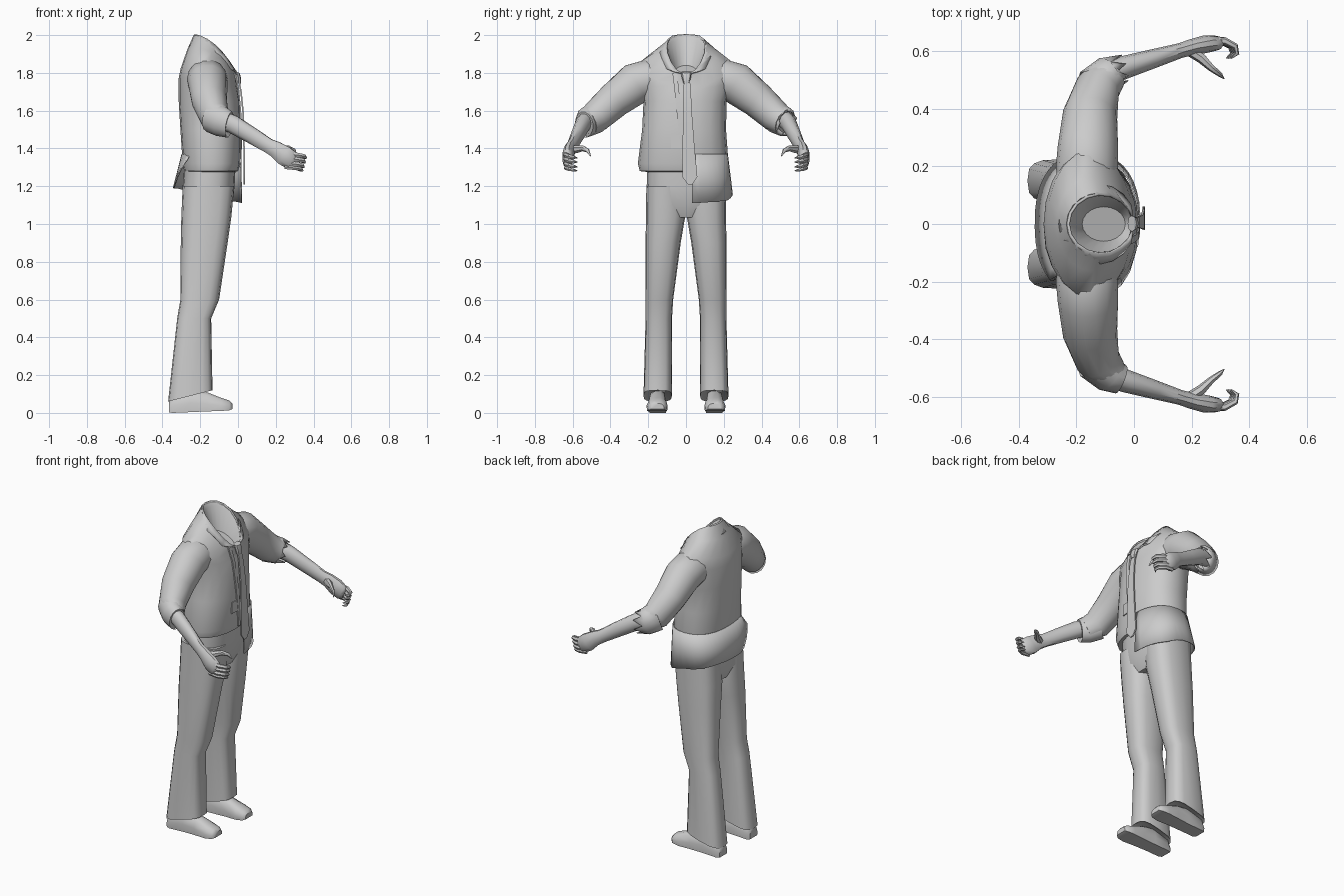
import bpy, bmesh, math
from mathutils import Vector

if "Cube" in bpy.data.objects:
    bpy.data.objects.remove(bpy.data.objects["Cube"])

grey = bpy.data.materials.new("plain_grey")
grey.diffuse_color = (0.6, 0.6, 0.6, 1)
grey.use_nodes = True
grey.node_tree.nodes["Principled BSDF"].inputs["Base Color"].default_value = grey.diffuse_color


def finish(name, bm, angle=45, mirror=False, thick=0):
    bmesh.ops.recalc_face_normals(bm, faces=bm.faces)
    me = bpy.data.meshes.new(name)
    bm.to_mesh(me)
    bm.free()
    me.materials.append(grey)
    ob = bpy.data.objects.new(name, me)
    bpy.context.collection.objects.link(ob)
    if mirror:
        m = ob.modifiers.new("mirror", 'MIRROR')
        m.use_axis = (False, True, False)
    if thick:
        s = ob.modifiers.new("thickness", 'SOLIDIFY')
        s.thickness = thick
    bpy.ops.object.select_all(action='DESELECT')
    ob.select_set(True)
    bpy.context.view_layer.objects.active = ob
    bpy.ops.object.shade_smooth_by_angle(angle=math.radians(angle))
    return ob


def loft(name, rings, cap0=True, cap1=True, closed=True, **kw):
    """Skin a list of equally long point rings."""
    bm = bmesh.new()
    vs = [[bm.verts.new(p) for p in r] for r in rings]
    n = len(rings[0])
    for a, b in zip(vs, vs[1:]):
        for i in range(n if closed else n - 1):
            j = (i + 1) % n
            bm.faces.new((a[i], a[j], b[j], b[i]))
    if cap0:
        bm.faces.new(vs[0])
    if cap1:
        bm.faces.new(vs[-1])
    return finish(name, bm, **kw)


def power(v, p):
    return math.copysign(abs(v) ** (2 / p), v)


def level_ring(x0, x1, y0, y1, z, t=0, q=0, p=2.3, n=20):
    """Flat superellipse; t tilts it front to back, q bends it."""
    pts = []
    for i in range(n):
        a = 2 * math.pi * i / n
        c, s = power(math.cos(a), p), power(math.sin(a), p)
        pts.append(((x0 + x1) / 2 + c * (x1 - x0) / 2,
                    (y0 + y1) / 2 + s * (y1 - y0) / 2, z + t * c + q * c * c))
    return pts


def tube_rings(path, n=10):
    """Rings square to a path of (x, y, z, side radius, up radius)."""
    P = [Vector(p[:3]) for p in path]
    out = []
    for i, p in enumerate(path):
        t = (P[min(i + 1, len(P) - 1)] - P[max(i - 1, 0)]).normalized()
        side = t.cross(Vector((0, 0, 1))).normalized()
        up = side.cross(t)
        out.append([P[i] + side * p[3] * math.cos(2 * math.pi * k / n)
                    + up * p[4] * math.sin(2 * math.pi * k / n) for k in range(n)])
    return out


# shirt body, ending in a hollow neck opening
loft("shirt_body", [
    level_ring(-.26, -.02, -.20, .19, 1.275),
    level_ring(-.285, .0, -.245, .215, 1.28),
    level_ring(-.293, .012, -.255, .225, 1.32),
    level_ring(-.305, .016, -.232, .212, 1.5),
    level_ring(-.314, .010, -.225, .215, 1.65),
    level_ring(-.314, .0, -.255, .255, 1.77, -.03, -.03, 2),
    level_ring(-.303, -.005, -.255, .255, 1.85, -.05, -.075, 2),
    level_ring(-.27, -.01, -.165, .165, 1.91, -.07, -.06, 2),
    level_ring(-.235, -.005, -.108, .108, 1.94, -.105, -.045, 2),
    level_ring(-.215, -.015, -.095, .095, 1.92, -.10, -.045, 2),
    level_ring(-.18, -.03, -.06, .06, 1.80, -.04, 0, 2)])


# folded collar, open at the front
def collar_ring(x0, x1, ry, z, t, q, gap, n=16, dip=0.0):
    pts = []
    for i in range(n + 1):
        a = gap + (2 * math.pi - 2 * gap) * i / n
        c, s = math.cos(a), math.sin(a)
        d = dip if i in (1, n - 1) else 0
        pts.append(((x0 + x1) / 2 + c * (x1 - x0) / 2, s * ry,
                    z + t * c + q * c * c - d))
    return pts


loft("collar", [collar_ring(-.23, .0, .104, 1.945, -.105, -.045, .1),
                collar_ring(-.262, .008, .14, 1.915, -.075, -.05, .5, dip=.02)],
     cap0=False, cap1=False, closed=False, thick=.008)

# untucked shirt tail hanging on one side and at the back
HEM = [(5, 1.11), (60, 1.125), (90, 1.16), (150, 1.19), (195, 1.19), (228, 1.31)]


def hem_height(d):
    for (a, za), (b, zb) in zip(HEM, HEM[1:]):
        if d <= b:
            return za + (zb - za) * (d - a) / (b - a)
    return HEM[-1][1]


tail = [[], [], []]
for i in range(25):
    d = 5 + 223 * i / 24
    c, s = power(math.cos(math.radians(d)), 2.4), power(math.sin(math.radians(d)), 2.4)
    h = hem_height(d)
    for k, f in enumerate((0, .5, 1)):
        tail[k].append((-.141 - .02 * f + c * (.158 + .026 * f),
                        s * (.222 + .026 * f), 1.37 + (h - 1.37) * f))
loft("shirt_tail", tail, cap0=False, cap1=False, closed=False, thick=.006)

# sleeves
loft("sleeves", tube_rings([
    (-.165, .10, 1.765, .10, .09), (-.163, .20, 1.765, .108, .108),
    (-.16, .265, 1.745, .105, .112), (-.152, .38, 1.655, .095, .095),
    (-.125, .475, 1.57, .078, .085), (-.08, .52, 1.54, .06, .072)], 14), mirror=True)

# rolled cuff on one side, torn cuff on the other
cuff = tube_rings([(-.135, .475, 1.565, .074, .084), (-.085, .525, 1.54, .062, .08),
                   (-.045, .54, 1.525, .052, .07), (-.06, .535, 1.535, .042, .05)], 14)
loft("rolled_cuff", [[(p.x, -p.y, p.z) for p in r] for r in cuff])
torn = [list(r) for r in cuff[:3]]
for k in range(0, 14, 2):
    torn[2][k] = torn[2][k] + (torn[2][k] - torn[1][k]) * .3 + Vector((0, 0, .012))
    torn[2][k + 1] = torn[2][k + 1] - Vector((.035, .01, -.01))
loft("torn_cuff", torn, cap0=False, cap1=False, thick=.005)

# bare forearms running into the palms
loft("forearm_and_palm", tube_rings([
    (-.10, .52, 1.555, .042, .05), (-.03, .545, 1.53, .04, .05),
    (.07, .575, 1.47, .033, .045), (.16, .602, 1.415, .026, .04),
    (.20, .614, 1.395, .028, .045), (.245, .624, 1.362, .031, .055),
    (.285, .628, 1.335, .026, .05), (.30, .628, 1.328, .012, .03)], 10), mirror=True)

# curled fingers and thumb
for k, (z, r) in enumerate(((1.37, 1), (1.347, 1.05), (1.322, 1), (1.302, .85))):
    x = -.006 * k
    loft(f"finger_{k + 1}", tube_rings([
        (.265 + x, .634, z, .013 * r, .015 * r), (.315 + x, .636, z - .005, .013 * r, .014 * r),
        (.352 + x, .617, z - .012, .011 * r, .012 * r),
        (.358 + x, .592, z - .018, .008 * r, .009 * r),
        (.338 + x, .575, z - .02, .002, .002)], 6), mirror=True)
loft("thumb", tube_rings([
    (.19, .605, 1.395, .02, .025), (.235, .575, 1.395, .018, .02),
    (.268, .543, 1.40, .013, .015), (.298, .52, 1.388, .009, .011),
    (.312, .505, 1.36, .002, .003)], 7), mirror=True)

# trousers: hips and two flared legs
loft("trouser_hips", [
    level_ring(-.283, -.012, -.205, .205, 1.32, p=2.6),
    level_ring(-.293, -.018, -.208, .208, 1.2, p=2.6),
    level_ring(-.297, -.03, -.205, .205, 1.1, p=2.6),
    level_ring(-.27, -.06, -.13, .13, 1.035, p=2.6)])
loft("trouser_legs", [
    level_ring(-.293, -.02, .005, .21, 1.2, p=2.7, n=16),
    level_ring(-.30, -.035, .004, .212, 1.04, p=2.7, n=16),
    level_ring(-.303, -.055, .028, .214, .9, p=2.7, n=16),
    level_ring(-.305, -.10, .068, .214, .6, p=2.7, n=16),
    level_ring(-.322, -.142, .074, .214, .5, p=2.8, n=16),
    level_ring(-.37, -.135, .075, .225, .09, .03, p=3.2, n=16),
    level_ring(-.355, -.15, .09, .21, .10, .03, p=3.2, n=16)], mirror=True)


# shoes
def shoe_ring(x, w, z0, z1, yc):
    h = z1 - z0
    return [(x, yc + u * w, z0 + v * h) for u, v in
            ((-.95, 0), (.95, 0), (1, .4), (.75, .85), (.3, 1), (-.3, 1), (-.75, .85), (-1, .4))]


loft("shoes", [shoe_ring(*r) for r in (
    (-.365, .038, .002, .06, .15), (-.345, .046, 0, .10, .15), (-.25, .046, .004, .125, .15),
    (-.165, .05, .008, .11, .152), (-.09, .056, .01, .08, .153),
    (-.045, .05, .014, .065, .153), (-.03, .036, .02, .05, .152))], mirror=True)

# necktie: knot and hanging blade
loft("tie_blade", [[(x, y - w, z), (x, y + w, z), (x + .008, y + w, z), (x + .008, y - w, z)]
                   for z, x, y, w in ((1.79, -.005, .005, .014), (1.70, .012, .006, .02),
                                      (1.58, .024, .008, .024), (1.40, .028, .014, .032),
                                      (1.25, .03, .02, .04), (1.21, .03, .022, .012))])
loft("tie_knot", [level_ring(-.022, .008, -.026, .03, 1.805, -.005, n=8),
                  level_ring(-.012, .016, -.022, .026, 1.775, n=8),
                  level_ring(-.008, .016, -.013, .017, 1.745, n=8)])

# open shirt front edge and small pocket plate
loft("shirt_front_edge", [[(x, y - .012, z), (x, y + .012, z), (x + .008, y + .012, z),
                           (x + .008, y - .012, z)] for z, x, y in
                          ((1.80, -.022, -.06), (1.72, -.002, -.05),
                           (1.58, .01, -.036), (1.42, .013, -.018), (1.30, .008, -.006))])
loft("pocket_plate", [[(.006, -.08, z), (.014, -.02, z), (.02, -.02, z), (.014, -.08, z)]
                      for z in (1.40, 1.47)])
